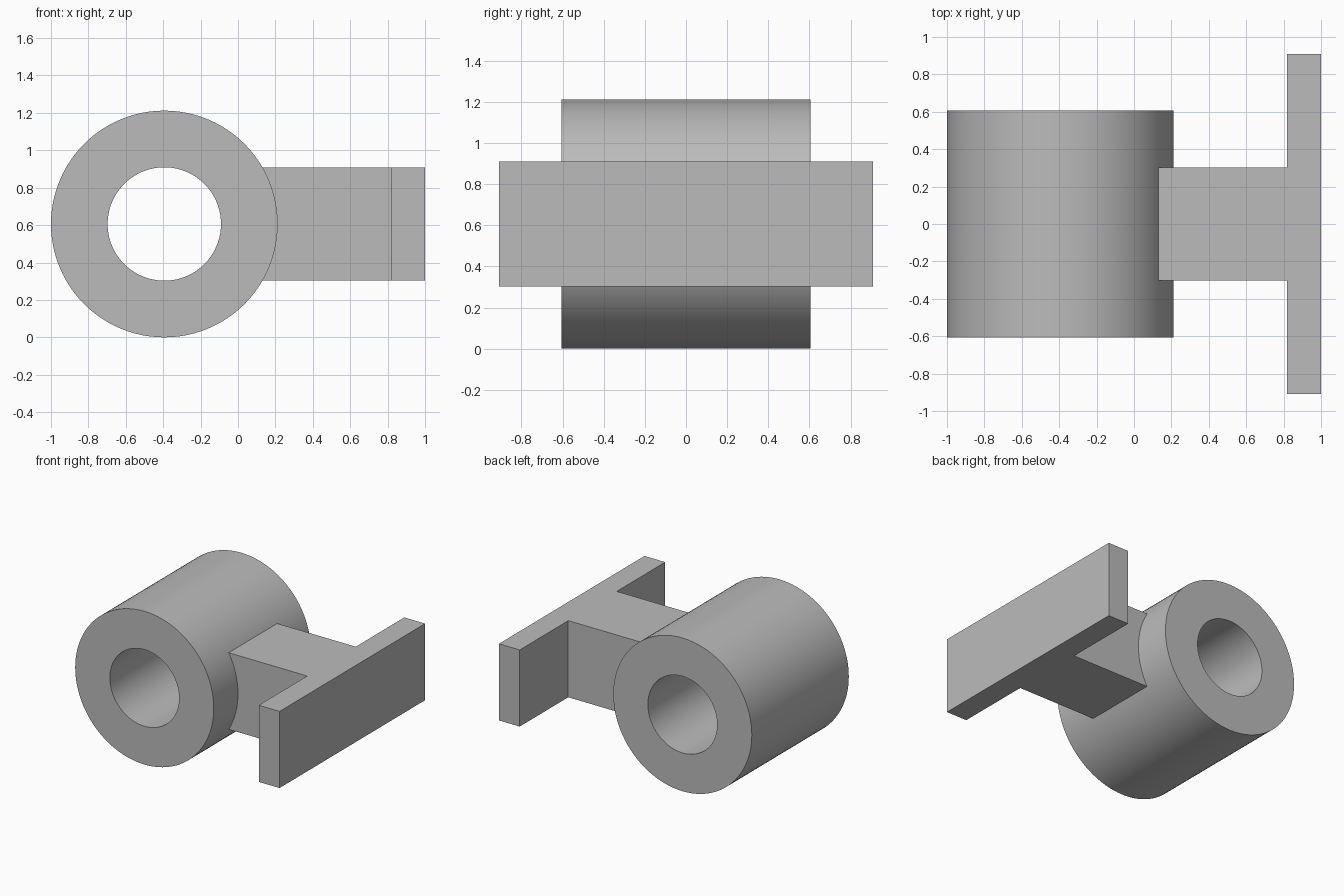
import bpy
import bmesh
import math

cube = bpy.data.objects.get("Cube")
if cube:
    bpy.data.objects.remove(cube, do_unlink=True)

U = 2 / 33                      # one design unit; the whole part is 33 long
AXIS_X, AXIS_Z = -1 + 10 * U, 10 * U
SEGMENTS = 96

grey = bpy.data.materials.new("plain grey")
grey.use_nodes = True
colour = (0.5, 0.5, 0.5, 1)
grey.diffuse_color = colour
grey.node_tree.nodes["Principled BSDF"].inputs["Base Color"].default_value = colour


def finish(name, bm):
    bmesh.ops.recalc_face_normals(bm, faces=bm.faces)
    mesh = bpy.data.meshes.new(name)
    bm.to_mesh(mesh)
    bm.free()
    mesh.materials.append(grey)
    obj = bpy.data.objects.new(name, mesh)
    bpy.context.collection.objects.link(obj)
    return obj


# Bored sleeve: a rectangular wall section spun around the y axis
bm = bmesh.new()
section = [(5, -10), (10, -10), (10, 10), (5, 10)]
rings = []
for i in range(SEGMENTS):
    a = math.tau * i / SEGMENTS
    rings.append([bm.verts.new((AXIS_X + r * U * math.cos(a), y * U,
                                AXIS_Z + r * U * math.sin(a))) for r, y in section])
for i, ring in enumerate(rings):
    following = rings[(i + 1) % SEGMENTS]
    for j in range(4):
        k = (j + 1) % 4
        bm.faces.new((ring[j], ring[k], following[k], following[j]))
sleeve = finish("sleeve", bm)
bpy.ops.object.select_all(action="DESELECT")
sleeve.select_set(True)
bpy.context.view_layer.objects.active = sleeve
bpy.ops.object.shade_smooth_by_angle(angle=math.radians(30))

# T-shaped bracket: web rooted inside the sleeve wall, with the end plate
bm = bmesh.new()
half = [(7.5, 5), (20, 5), (20, 15), (23, 15)]
outline = half + [(x, -y) for x, y in reversed(half)]
face = bm.faces.new([bm.verts.new((AXIS_X + x * U, y * U, AXIS_Z - 5 * U))
                     for x, y in outline])
top = bmesh.ops.extrude_face_region(bm, geom=[face])
bmesh.ops.translate(bm, vec=(0, 0, 10 * U),
                    verts=[g for g in top["geom"] if isinstance(g, bmesh.types.BMVert)])
finish("t_bracket", bm)
